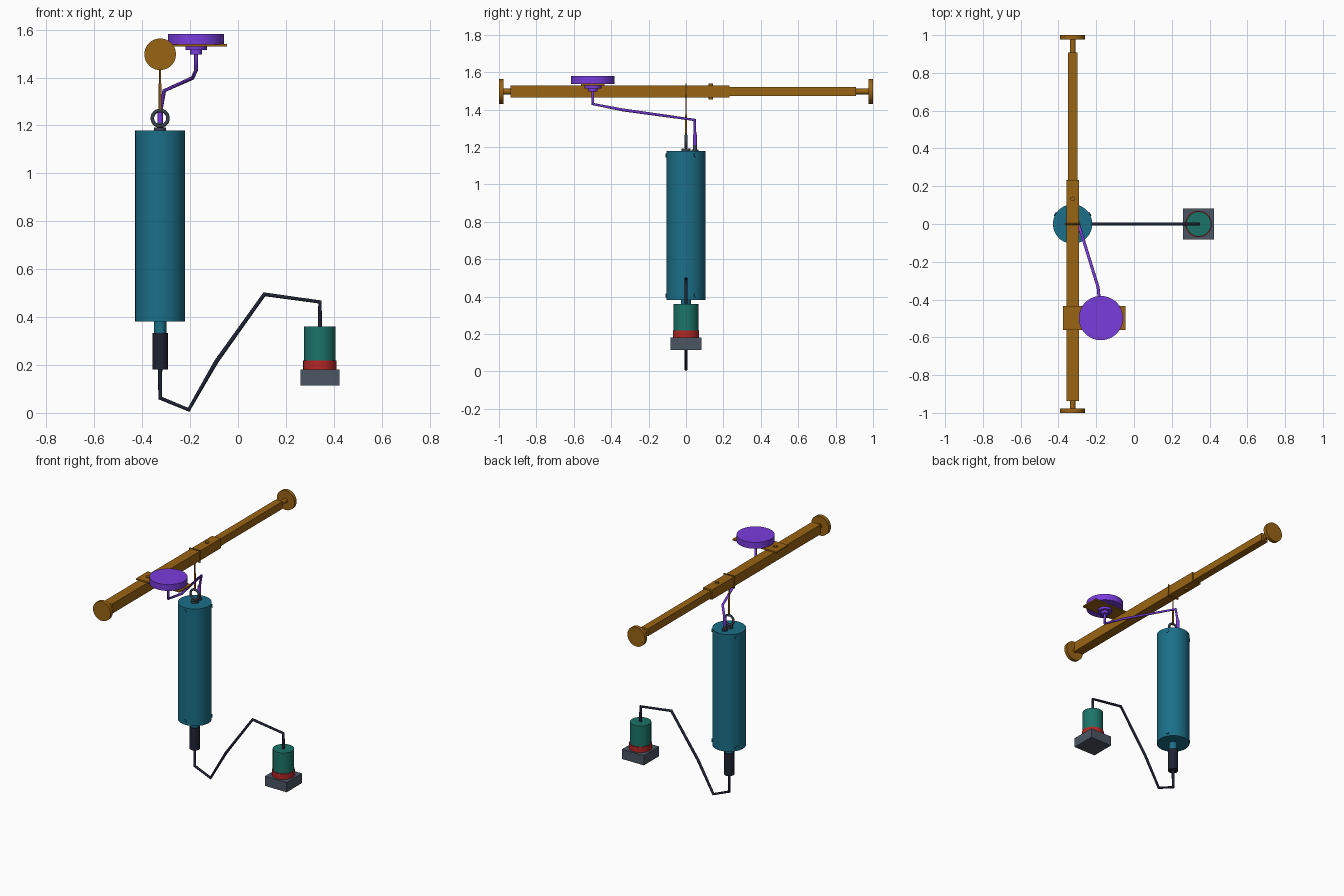
import bpy
from math import radians, cos, sin, pi
from mathutils import Vector

if "Cube" in bpy.data.objects:
    bpy.data.objects.remove(bpy.data.objects["Cube"])


def material(name, hex_rgb):
    m = bpy.data.materials.new(name)
    srgb = [int(hex_rgb[i:i + 2], 16) / 255 for i in (0, 2, 4)]
    lin = [c / 12.92 if c <= 0.04045 else ((c + 0.055) / 1.055) ** 2.4 for c in srgb]
    m.diffuse_color = (*lin, 1)
    m.use_nodes = True
    m.node_tree.nodes["Principled BSDF"].inputs["Base Color"].default_value = m.diffuse_color
    return m


BROWN = material("brown", "9A6414")
TEAL = material("teal", "1B6F88")
BLACK = material("black", "1F2333")
GREEN = material("green", "1B7468")
RED = material("red", "B42626")
GREY = material("grey", "4B5563")
DARK = material("dark_grey", "3A424E")
PURPLE = material("purple", "7A3CDC")


def finish(name, mat, smooth=True):
    o = bpy.context.object
    o.name = name
    o.data.materials.append(mat)
    if smooth:
        bpy.ops.object.shade_smooth_by_angle(angle=radians(35))
    return o


def cyl(name, a, b, r, mat, sides=32):
    a, b = Vector(a), Vector(b)
    bpy.ops.mesh.primitive_cylinder_add(vertices=sides, radius=r, depth=(b - a).length, location=(a + b) / 2,
                                        rotation=(b - a).to_track_quat('Z', 'Y').to_euler())
    return finish(name, mat)


def box(name, lo, hi, mat):
    lo, hi = Vector(lo), Vector(hi)
    bpy.ops.mesh.primitive_cube_add(size=1, location=(lo + hi) / 2)
    o = finish(name, mat, False)
    o.scale = hi - lo
    return o


def ring(name, loc, major, minor, mat):
    bpy.ops.mesh.primitive_torus_add(location=loc, rotation=(pi / 2, 0, 0), major_radius=major,
                                     minor_radius=minor, major_segments=40, minor_segments=12)
    return finish(name, mat)


def cable(name, pts, r, mat, closed=False):
    c = bpy.data.curves.new(name, 'CURVE')
    c.dimensions = '3D'
    c.bevel_depth = r
    c.bevel_resolution = 3
    c.use_fill_caps = True
    s = c.splines.new('POLY')
    s.points.add(len(pts) - 1)
    for p, q in zip(s.points, pts):
        p.co = (*q, 1)
    s.use_cyclic_u = closed
    o = bpy.data.objects.new(name, c)
    bpy.context.collection.objects.link(o)
    c.materials.append(mat)
    return o


X, ZB = -0.325, 1.497

# Telescopic square support bar with end pads
box("bar_outer_tube", (X - 0.033, -0.938, ZB - 0.033), (X + 0.033, 0.232, ZB + 0.033), BROWN)
box("bar_inner_tube", (X - 0.025, 0.232, ZB - 0.025), (X + 0.025, 0.908, ZB + 0.025), BROWN)
for side, start in ((-1, 0.938), (1, 0.908)):
    cyl("bar_end_screw", (X, side * start, ZB), (X, side * 0.977, ZB), 0.015, BROWN)
    cyl("bar_end_pad", (X, side * 0.976, ZB), (X, side, ZB), 0.066, BROWN, 48)
cyl("bar_locking_pin", (X, 0.133, ZB - 0.044), (X, 0.133, ZB + 0.042), 0.012, BROWN)

# Hanging loop and strap
h = 0.039
cable("bar_loop", [(X - h, 0, ZB - h), (X + h, 0, ZB - h), (X + h, 0, ZB + h), (X - h, 0, ZB + h)],
      0.004, BROWN, True)
cyl("hanging_cord", (X, 0, 1.37), (X, 0, ZB - 0.035), 0.004, BROWN, 16)
cyl("hanging_cord_sleeve", (X, 0, 1.255), (X, 0, 1.375), 0.006, BROWN, 16)

# Cylindrical body with eye ring and screws
cyl("body", (X, 0, 0.382), (X, 0, 1.178), 0.104, TEAL, 64)
ring("lifting_eye", (X, 0, 1.23), 0.0325, 0.0075, DARK)
cyl("lifting_eye_base", (X, 0, 1.175), (X, 0, 1.192), 0.025, DARK)
for z in (0.407, 1.155):
    for deg in (-90, 30, 150):
        d = Vector((cos(radians(deg)), sin(radians(deg)), 0))
        p = Vector((X, 0, z))
        cyl("body_screw", p + d * 0.098, p + d * 0.109, 0.011, TEAL, 20)

# Lower outlet and power cable
cyl("outlet_neck", (X, 0, 0.32), (X, 0, 0.384), 0.026, TEAL)
cyl("cable_sleeve", (X, 0, 0.182), (X, 0, 0.333), 0.032, BLACK)
cable("lower_cable", [(X, 0, 0.19), (X, 0, 0.062), (-0.206, 0, 0.013), (-0.09, 0, 0.215),
                      (0.11, 0, 0.495), (0.342, 0, 0.463), (0.342, 0, 0.35)], 0.009, BLACK)

# Sensor block at the cable end
box("sensor_base", (0.26, -0.082, 0.115), (0.424, 0.082, 0.181), GREY)
cyl("sensor_red_band", (0.342, 0, 0.18), (0.342, 0, 0.219), 0.07, RED, 48)
cyl("sensor_housing", (0.342, 0, 0.218), (0.342, 0, 0.36), 0.066, GREEN, 48)

# Side plate carrying the antenna disc
AX, AY = -0.175, -0.498
box("antenna_plate", (-0.375, -0.561, 1.53), (-0.045, -0.435, 1.539), BROWN)
cyl("plate_screw", (X, AY, 1.535), (X, AY, 1.544), 0.015, BROWN)
cyl("antenna_disc", (AX, AY, 1.538), (AX, AY, 1.581), 0.117, PURPLE, 64)
cyl("antenna_nut", (AX, AY, 1.514), (AX, AY, 1.531), 0.045, PURPLE)
cyl("antenna_connector", (AX, AY, 1.496), (AX, AY, 1.516), 0.025, PURPLE)

# Antenna cable down to the gland on the body
cable("antenna_cable", [(AX, AY, 1.50), (AX, AY, 1.43), (-0.19, -0.335, 1.398),
                        (-0.308, 0.046, 1.345), (X, 0.048, 1.25)], 0.008, PURPLE)
cyl("gland_boot", (X, 0.048, 1.21), (X, 0.048, 1.268), 0.011, PURPLE, 24)
cyl("gland_stem", (X, 0.048, 1.185), (X, 0.048, 1.225), 0.011, DARK, 24)
cyl("gland_base", (X, 0.048, 1.175), (X, 0.048, 1.187), 0.018, DARK, 24)
